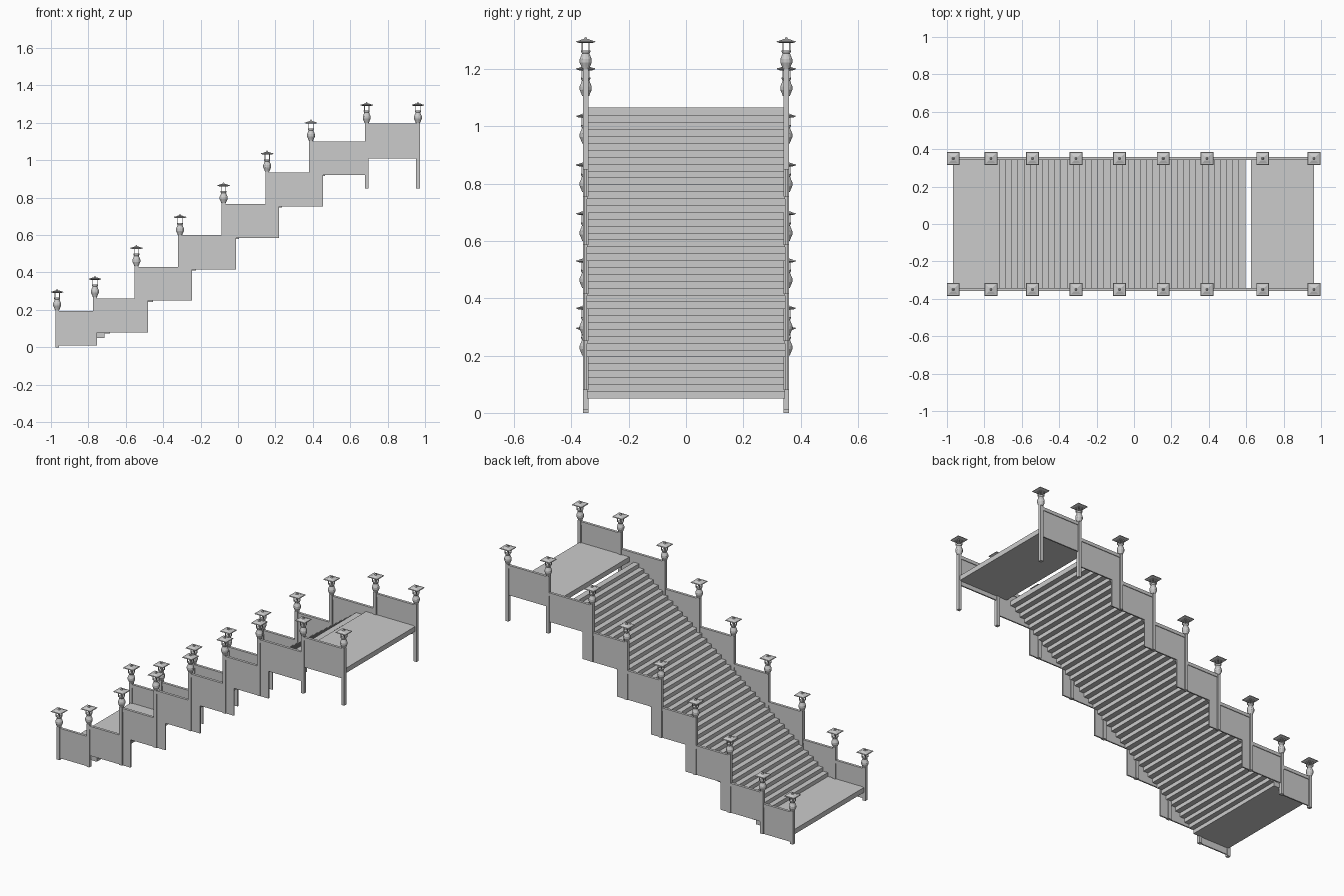
import bpy, bmesh, math
from mathutils import Matrix, Vector

if "Cube" in bpy.data.objects:
    bpy.data.objects.remove(bpy.data.objects["Cube"])


def box(bm, x0, x1, y0, y1, z0, z1):
    m = Matrix.Translation(((x0 + x1) / 2, (y0 + y1) / 2, (z0 + z1) / 2))
    m = m @ Matrix.Diagonal((x1 - x0, y1 - y0, z1 - z0, 1))
    bmesh.ops.create_cube(bm, size=1, matrix=m)


def frustum(bm, x, y, z0, z1, h0, h1):
    # square tapered block, half widths h0 (bottom) and h1 (top)
    m = Matrix.Translation((x, y, (z0 + z1) / 2)) @ Matrix.Rotation(math.pi / 4, 4, 'Z')
    bmesh.ops.create_cone(bm, cap_ends=True, segments=4, radius1=h0 * math.sqrt(2),
                          radius2=h1 * math.sqrt(2), depth=z1 - z0, matrix=m)


def finish(bm, name, mirror=False):
    bmesh.ops.recalc_face_normals(bm, faces=bm.faces)
    me = bpy.data.meshes.new(name)
    bm.to_mesh(me)
    bm.free()
    ob = bpy.data.objects.new(name, me)
    bpy.context.collection.objects.link(ob)
    if mirror:
        ob.modifiers.new("mirror", 'MIRROR').use_axis = (False, True, False)
    return ob


Y = -0.35   # centre line of the front balustrade
W = 0.01    # half width of a post

# posts: x, bottom, top
POSTS = [(-0.967, 0.0, 0.20), (-0.765, 0.01, 0.27), (-0.543, 0.08, 0.435),
         (-0.31, 0.25, 0.60), (-0.077, 0.415, 0.77), (0.156, 0.585, 0.94),
         (0.39, 0.755, 1.105), (0.688, 0.85, 1.20), (0.962, 0.85, 1.20)]
# panels: right end, bottom, top (each starts at the post of the same index)
PANELS = [(-0.765, 0.01, 0.195), (-0.48, 0.08, 0.262), (-0.245, 0.25, 0.43),
          (-0.01, 0.415, 0.60), (0.22, 0.585, 0.765), (0.455, 0.753, 0.935),
          (0.685, 0.92, 1.10), (0.962, 1.01, 1.195)]

bm = bmesh.new()
for x, z0, z1 in POSTS:
    box(bm, x - W, x + W, Y - W, Y + W, z0, z1)
finish(bm, "balustrade_posts", True)

bm = bmesh.new()
for (x, _, _), (x1, z0, z1) in zip(POSTS, PANELS):
    box(bm, x, x1, Y - 0.004, Y + 0.004, z0, z1 - 0.003)
finish(bm, "balustrade_panels", True)

bm = bmesh.new()
for i, (x1, z0, z1) in enumerate(PANELS):
    box(bm, POSTS[i][0], POSTS[i + 1][0], Y - 0.008, Y + 0.008, z1 - 0.02, z1)
finish(bm, "handrails", True)

# vase on each post
VASE = [(0.012, 0.0), (0.015, 0.008), (0.021, 0.022), (0.021, 0.034),
        (0.016, 0.046), (0.013, 0.054), (0.016, 0.060), (0.016, 0.065)]
bm = bmesh.new()
for x, _, top in POSTS:
    for (r0, a), (r1, b) in zip(VASE, VASE[1:]):
        bmesh.ops.create_cone(bm, cap_ends=False, segments=12, radius1=r0, radius2=r1,
                              depth=b - a, matrix=Matrix.Translation((x, Y, top + (a + b) / 2)))
    bmesh.ops.create_circle(bm, cap_ends=True, segments=12, radius=0.016,
                            matrix=Matrix.Translation((x, Y, top + 0.065)))
bmesh.ops.remove_doubles(bm, verts=bm.verts, dist=0.0002)
finish(bm, "post_vases", True)

# open lantern bars and square roofs above the vases
bars, roofs = bmesh.new(), bmesh.new()
for x, _, top in POSTS:
    for sx in (-1, 1):
        for sy in (-1, 1):
            cx, cy = x + sx * 0.012, Y + sy * 0.012
            box(bars, cx - 0.002, cx + 0.002, cy - 0.002, cy + 0.002, top + 0.062, top + 0.094)
    frustum(roofs, x, Y, top + 0.090, top + 0.094, 0.022, 0.033)
    frustum(roofs, x, Y, top + 0.094, top + 0.098, 0.034, 0.032)
    frustum(roofs, x, Y, top + 0.098, top + 0.104, 0.026, 0.010)
    frustum(roofs, x, Y, top + 0.104, top + 0.112, 0.006, 0.002)
finish(bars, "lantern_bars", True)
finish(roofs, "lantern_roofs", True)

# landings
bm = bmesh.new()
box(bm, -0.967, -0.715, -0.345, 0.345, 0.05, 0.08)
finish(bm, "lower_landing")
bm = bmesh.new()
box(bm, 0.625, 0.962, -0.345, 0.345, 1.035, 1.065)
finish(bm, "upper_landing")

# flight of steps
N = 41
DX, DZ = 1.345 / N, 0.985 / N
bm = bmesh.new()
box(bm, -0.72, -0.72 + DX + 0.003, -0.345, 0.345, 0.05 + DZ, 0.08 + DZ)
steps = finish(bm, "steps")
arr = steps.modifiers.new("repeat", 'ARRAY')
arr.count = N - 1
arr.use_relative_offset = False
arr.use_constant_offset = True
arr.constant_offset_displace = (DX, 0, DZ)
